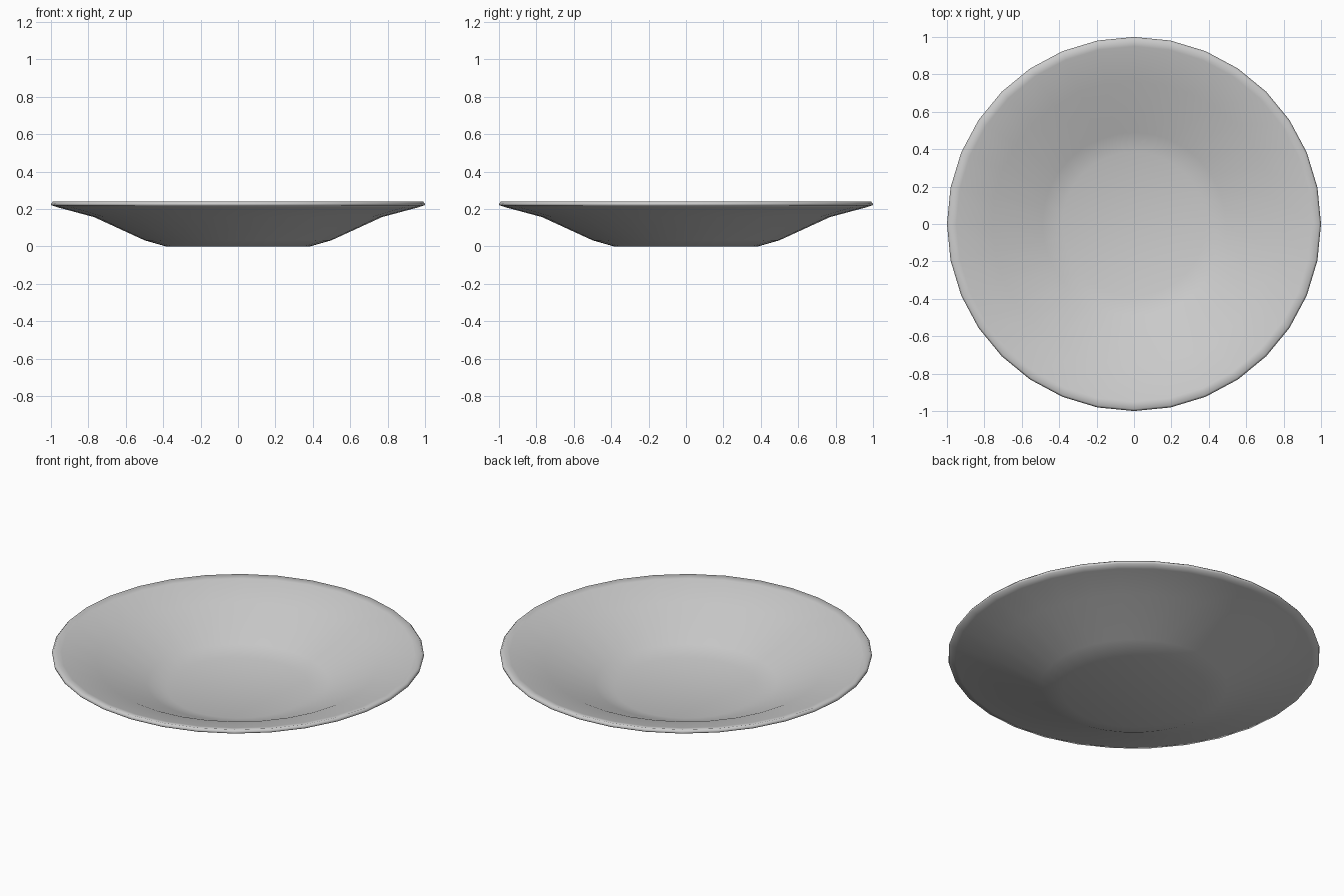
import bpy, bmesh
from math import cos, sin, tau

if "Cube" in bpy.data.objects:
    bpy.data.objects.remove(bpy.data.objects["Cube"])

SEGMENTS = 32

# Closed cross-section (radius, height): underside, rim, then inside
PROFILE = [
    (0.385, 0.0), (0.50, 0.033), (0.77, 0.157), (0.96, 0.208),
    (0.998, 0.22), (1.0, 0.228), (0.99, 0.24), (0.95, 0.231),
    (0.76, 0.18), (0.49, 0.056), (0.385, 0.025),
]

# Dish: spin the profile, cap the base and the inner floor
bm = bmesh.new()
rings = [[bm.verts.new((r * cos(tau * i / SEGMENTS), r * sin(tau * i / SEGMENTS), z))
          for i in range(SEGMENTS)] for r, z in PROFILE]
for a, b in zip(rings, rings[1:]):
    for i in range(SEGMENTS):
        j = (i + 1) % SEGMENTS
        bm.faces.new((a[i], a[j], b[j], b[i]))
bm.faces.new(rings[0][::-1])
bm.faces.new(rings[-1])
bmesh.ops.recalc_face_normals(bm, faces=bm.faces[:])
for f in bm.faces:
    f.smooth = True

mesh = bpy.data.meshes.new("plate")
bm.to_mesh(mesh)
bm.free()
plate = bpy.data.objects.new("plate", mesh)
bpy.context.collection.objects.link(plate)
